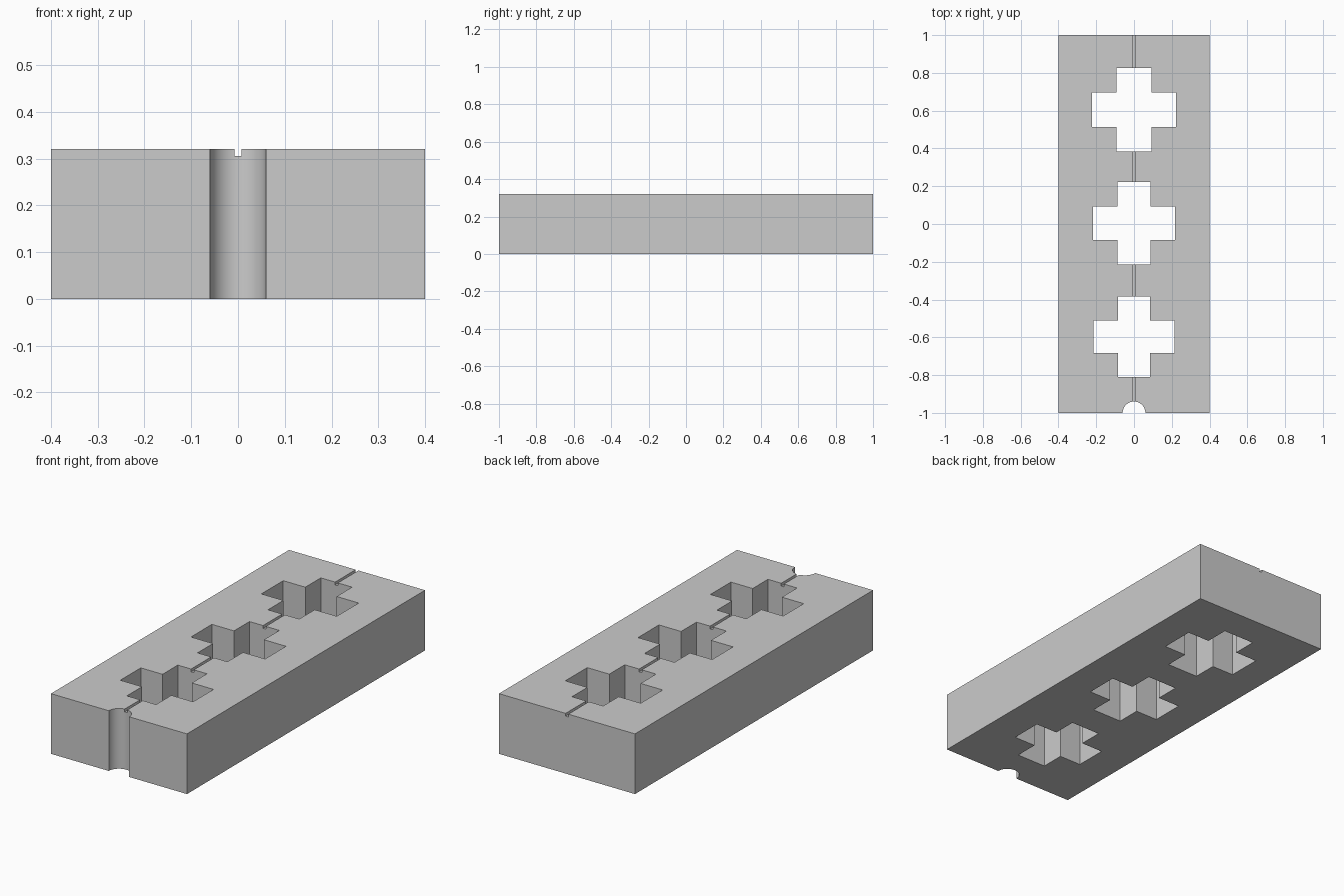
import bpy
import bmesh
import math

cube = bpy.data.objects.get("Cube")
if cube:
    bpy.data.objects.remove(cube, do_unlink=True)

HEIGHT = 0.32

grey = bpy.data.materials.new("plain_grey")
grey.use_nodes = True
colour = (0.6, 0.6, 0.6, 1)
grey.diffuse_color = colour
grey.node_tree.nodes["Principled BSDF"].inputs["Base Color"].default_value = colour


def prism(name, outline, z0, z1):
    """Extrude a flat outline between two heights."""
    bm = bmesh.new()
    base = bm.faces.new([bm.verts.new((x, y, z0)) for x, y in outline])
    top = bmesh.ops.extrude_face_region(bm, geom=[base])["geom"]
    verts = [v for v in top if isinstance(v, bmesh.types.BMVert)]
    bmesh.ops.translate(bm, vec=(0, 0, z1 - z0), verts=verts)
    bmesh.ops.recalc_face_normals(bm, faces=bm.faces)
    mesh = bpy.data.meshes.new(name)
    bm.to_mesh(mesh)
    bm.free()
    mesh.materials.append(grey)
    obj = bpy.data.objects.new(name, mesh)
    bpy.context.collection.objects.link(obj)
    return obj


def rectangle(w, d):
    return [(-w, -d), (w, -d), (w, d), (-w, d)]


def cross(reach, arm, cy):
    """Plus-shaped outline, one corner triple turned four times."""
    pts = []
    x_y = [(reach, -arm), (reach, arm), (arm, arm)]
    for turn in range(4):
        pts += [(x, y + cy) for x, y in x_y]
        x_y = [(-y, x) for x, y in x_y]
    return pts


# Main block
block = prism("block", rectangle(0.4, 1), 0, HEIGHT)

# Cross-shaped through holes, slightly larger towards the back
cutters = [
    prism("cross_hole_cutter", cross(reach, arm, cy), -0.1, HEIGHT + 0.1)
    for reach, arm, cy in [(0.214, 0.086, -0.597), (0.218, 0.088, 0.004), (0.222, 0.092, 0.605)]
]

# Round notch in the front edge
circle = [(0.06 * math.cos(a), 0.06 * math.sin(a) - 1)
          for a in (math.tau * i / 64 for i in range(64))]
cutters.append(prism("front_notch_cutter", circle, -0.1, HEIGHT + 0.1))

# Narrow groove along the top centre line
cutters.append(prism("groove_cutter", rectangle(0.008, 1.1), HEIGHT - 0.015, HEIGHT + 0.1))

for cutter in cutters:
    cutter.hide_render = True
    cutter.hide_set(True)
    mod = block.modifiers.new(cutter.name, "BOOLEAN")
    mod.operation = "DIFFERENCE"
    mod.solver = "EXACT"
    mod.object = cutter

# Bake the cuts, then smooth only the curved notch
bpy.context.view_layer.objects.active = block
block.select_set(True)
for mod in list(block.modifiers):
    bpy.ops.object.modifier_apply(modifier=mod.name)
for cutter in cutters:
    bpy.data.objects.remove(cutter, do_unlink=True)
bpy.ops.object.shade_smooth_by_angle(angle=math.radians(30))
